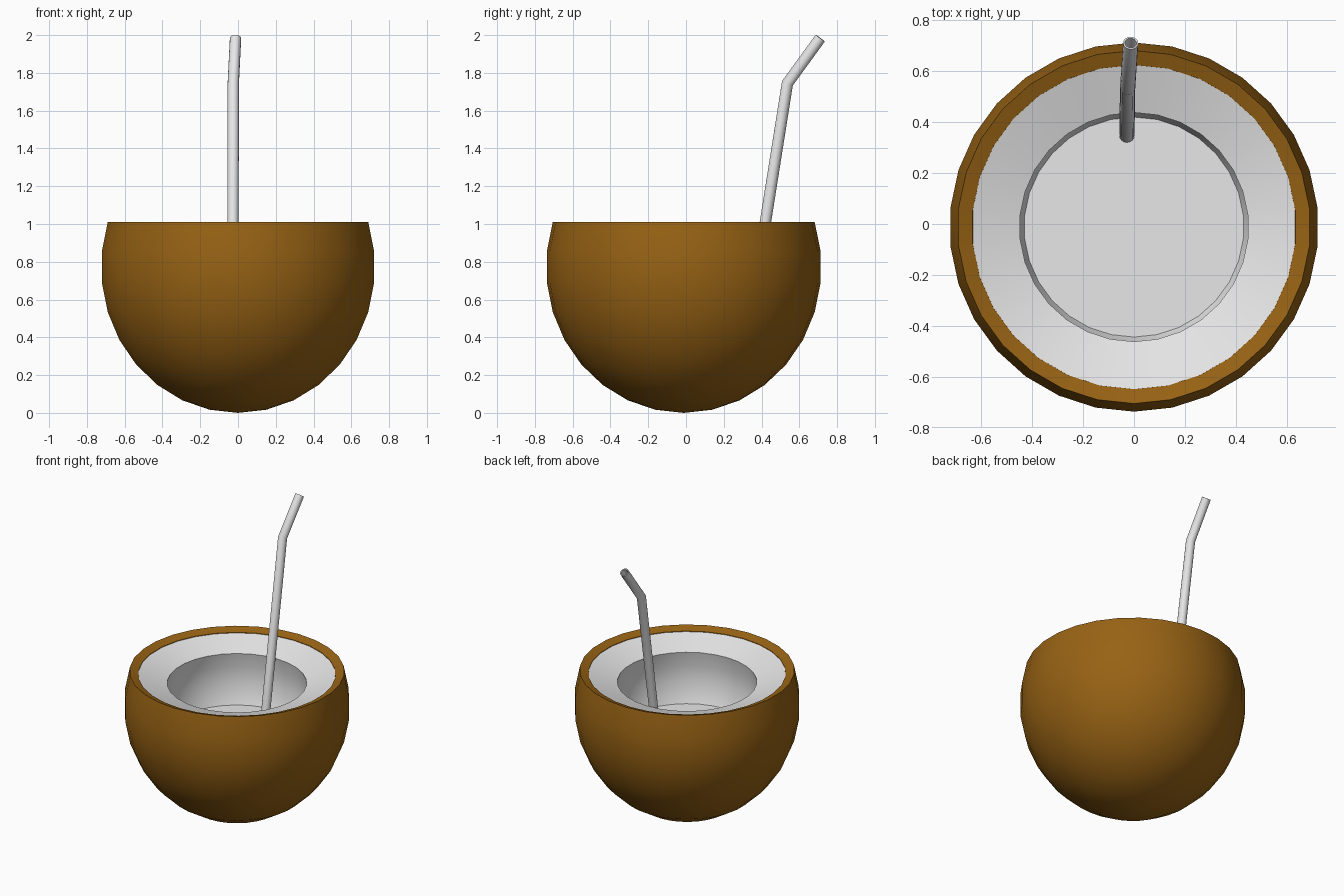
import bpy, bmesh, math
from mathutils import Vector

if "Cube" in bpy.data.objects:
    bpy.data.objects.remove(bpy.data.objects["Cube"])

CY = -0.012   # bowl axis sits slightly in front of the origin
SIDES = 30


def material(name, rgb):
    m = bpy.data.materials.new(name)
    m.diffuse_color = (*rgb, 1)
    m.use_nodes = True
    m.node_tree.nodes["Principled BSDF"].inputs["Base Color"].default_value = m.diffuse_color
    return m


husk = material("husk brown", (0.31, 0.123, 0.007))
white = material("coconut white", (0.8, 0.8, 0.8))
straw_grey = material("straw white", (0.8, 0.8, 0.8))


def skin(name, rings, mat, angle=30, cap_end=False):
    """Join rings of points into a surface; one-point rings become poles."""
    bm = bmesh.new()
    rows = [[bm.verts.new(p) for p in ring] for ring in rings]
    for a, b in zip(rows, rows[1:]):
        n = max(len(a), len(b))
        for j in range(n):
            k = (j + 1) % n
            if len(a) == 1:
                bm.faces.new((a[0], b[k], b[j]))
            elif len(b) == 1:
                bm.faces.new((a[j], a[k], b[0]))
            else:
                bm.faces.new((a[j], a[k], b[k], b[j]))
    if cap_end:
        bm.faces.new(rows[-1])
    me = bpy.data.meshes.new(name)
    bm.to_mesh(me)
    bm.free()
    ob = bpy.data.objects.new(name, me)
    bpy.context.collection.objects.link(ob)
    me.materials.append(mat)
    bpy.ops.object.select_all(action='DESELECT')
    ob.select_set(True)
    bpy.context.view_layer.objects.active = ob
    bpy.ops.object.shade_smooth_by_angle(angle=math.radians(angle))
    return ob


def lathe_rings(profile):
    out = []
    for r, z in profile:
        if r < 1e-5:
            out.append([(0, CY, z)])
        else:
            out.append([(r * math.cos(t), CY + r * math.sin(t), z)
                        for t in (math.pi / 2 + j * math.tau / SIDES for j in range(SIDES))])
    return out


def arc(r, h, degrees):
    return [(r * math.cos(math.radians(d)), 0.772 + h * math.sin(math.radians(d)))
            for d in degrees]


# Outer shell with an inward sloping rim
shell = arc(0.729, 0.772, range(-90, 19, 12)) + [(0.637, 0.99), (0.635, 0.95)]
skin("coconut_shell", lathe_rings(shell), husk)

# White flesh: sloped lip and rounded cavity
flesh = [(0.637, 0.986)] + arc(0.473, 0.5, (18, 6, -6, -18, -24))
skin("coconut_flesh", lathe_rings(flesh), white)

# Flat surface inside the cavity
skin("cavity_floor", lathe_rings(arc(0.473, 0.5, (-24,))), white, cap_end=True)

# Bent hollow straw
path = [Vector((-0.028, 0.346, 0.54)), Vector((-0.025, 0.537, 1.745)), Vector((-0.013, 0.711, 1.984))]
d0 = (path[1] - path[0]).normalized()
d1 = (path[2] - path[1]).normalized()


def ring(centre, normal, r, stretch=1.0, n=16):
    u = Vector((1, 0, 0))
    u = (u - normal * u.dot(normal)).normalized()
    v = normal.cross(u)
    return [centre + u * r * math.cos(j * math.tau / n) + v * r * stretch * math.sin(j * math.tau / n)
            for j in range(n)]


mid = (d0 + d1).normalized()
miter = 1 / mid.dot(d0)
R, r = 0.03, 0.023
skin("straw", [ring(path[0], d0, R), ring(path[1], mid, R, miter), ring(path[2], d1, R),
               ring(path[2], d1, r), ring(path[1], mid, r, miter), ring(path[0], d0, r)], straw_grey)
